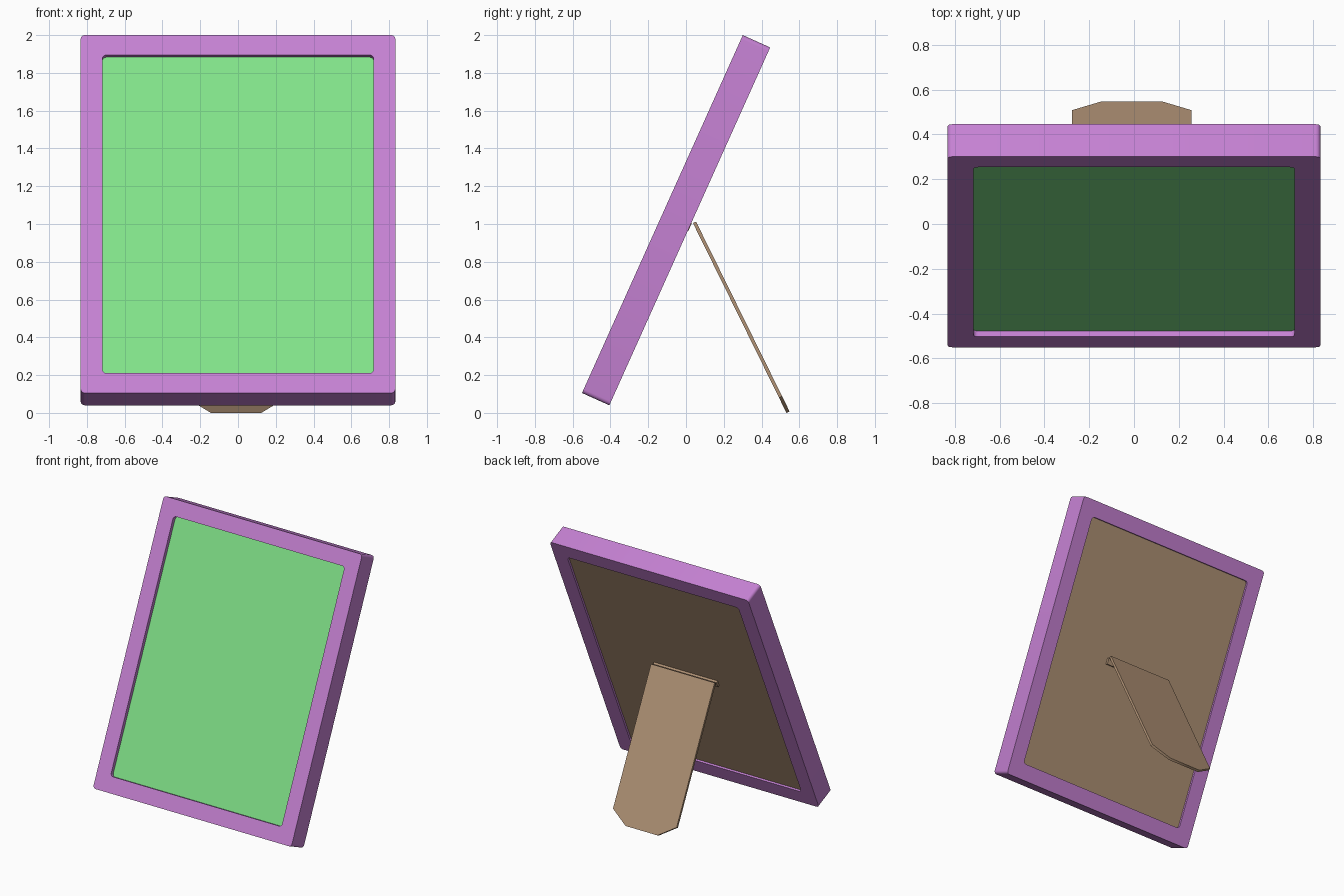
import bpy, bmesh, math
from mathutils import Matrix, Vector

if "Cube" in bpy.data.objects:
    bpy.data.objects.remove(bpy.data.objects["Cube"])

LEAN = math.radians(-24.2)
TILT = Matrix.Translation((0, -0.0525, 1.02)) @ Matrix.Rotation(LEAN, 4, 'X')


def material(name, rgb):
    m = bpy.data.materials.new(name)
    m.diffuse_color = (*rgb, 1)
    m.use_nodes = True
    m.node_tree.nodes["Principled BSDF"].inputs["Base Color"].default_value = m.diffuse_color
    return m


PURPLE = material("purple", (0.56, 0.22, 0.65))
GREEN = material("green", (0.22, 0.76, 0.25))
BROWN = material("brown", (0.44, 0.29, 0.18))


def rounded_rect(hw, hh, r, n=4):
    """Points of a rounded rectangle in the local x/z plane."""
    pts = []
    for k, (sx, sz) in enumerate([(1, 1), (-1, 1), (-1, -1), (1, -1)]):
        for i in range(n + 1):
            a = math.pi / 2 * (k + i / n)
            pts.append((sx * (hw - r) + r * math.cos(a), sz * (hh - r) + r * math.sin(a)))
    return pts


def finish(bm, name, mat, matrix):
    bmesh.ops.recalc_face_normals(bm, faces=bm.faces[:])
    me = bpy.data.meshes.new(name)
    bm.to_mesh(me)
    bm.free()
    me.materials.append(mat)
    ob = bpy.data.objects.new(name, me)
    bpy.context.collection.objects.link(ob)
    ob.matrix_world = matrix
    bpy.ops.object.select_all(action='DESELECT')
    bpy.context.view_layer.objects.active = ob
    ob.select_set(True)
    bpy.ops.object.shade_smooth_by_angle(angle=math.radians(35))
    return ob


def slab(name, pts, y0, y1, mat, matrix=TILT):
    """Outline in x/z extruded from y0 to y1."""
    bm = bmesh.new()
    f = bm.faces.new([bm.verts.new((x, y0, z)) for x, z in pts])
    ext = bmesh.ops.extrude_face_region(bm, geom=[f], use_keep_orig=True)
    bmesh.ops.translate(bm, vec=(0, y1 - y0, 0),
                        verts=[g for g in ext["geom"] if isinstance(g, bmesh.types.BMVert)])
    return finish(bm, name, mat, matrix)


# frame: rectangular ring swept round four loops
D = 0.0795
outer = rounded_rect(0.833, 1.0385, 0.022)
inner = rounded_rect(0.718, 0.9235, 0.022)
bm = bmesh.new()
loops = [[bm.verts.new((x, y, z)) for x, z in pts]
         for pts, y in [(outer, -D), (outer, D), (inner, D), (inner, -D)]]
for a, b in zip(loops, loops[1:] + loops[:1]):
    for i in range(len(a)):
        j = (i + 1) % len(a)
        bm.faces.new((a[i], a[j], b[j], b[i]))
finish(bm, "frame", PURPLE, TILT)

# picture in front, backing board behind, both slightly recessed
slab("picture", inner, -D + 0.028, -D + 0.04, GREEN)
slab("backing_board", inner, -D + 0.04, D - 0.015, BROWN)

# stand leg: strip with a chamfered foot, local z runs up the leg, local y outwards
up = Vector((0, -0.442, 0.897)).normalized()
out = Vector((0, up.z, -up.y))
LEG = Matrix.Identity(4)
for col, v in enumerate((Vector((1, 0, 0)), out, up, Vector((-0.01, 0.532, 0.0)))):
    for row in range(3):
        LEG[row][col] = v[row]
W = 0.267
foot = [(-W / 2, 0), (W / 2, 0), (W, 0.09), (W, 1.12), (-W, 1.12), (-W, 0.09)]
slab("stand_leg", foot, 0, 0.018, BROWN, LEG)

# hinge strip joining the leg to the backing board
hinge = [(-W - 0.01, -0.025), (W - 0.01, -0.025), (W - 0.01, 0.02), (-W - 0.01, 0.02)]
slab("hinge_strip", hinge, D - 0.015, D + 0.003, BROWN)
